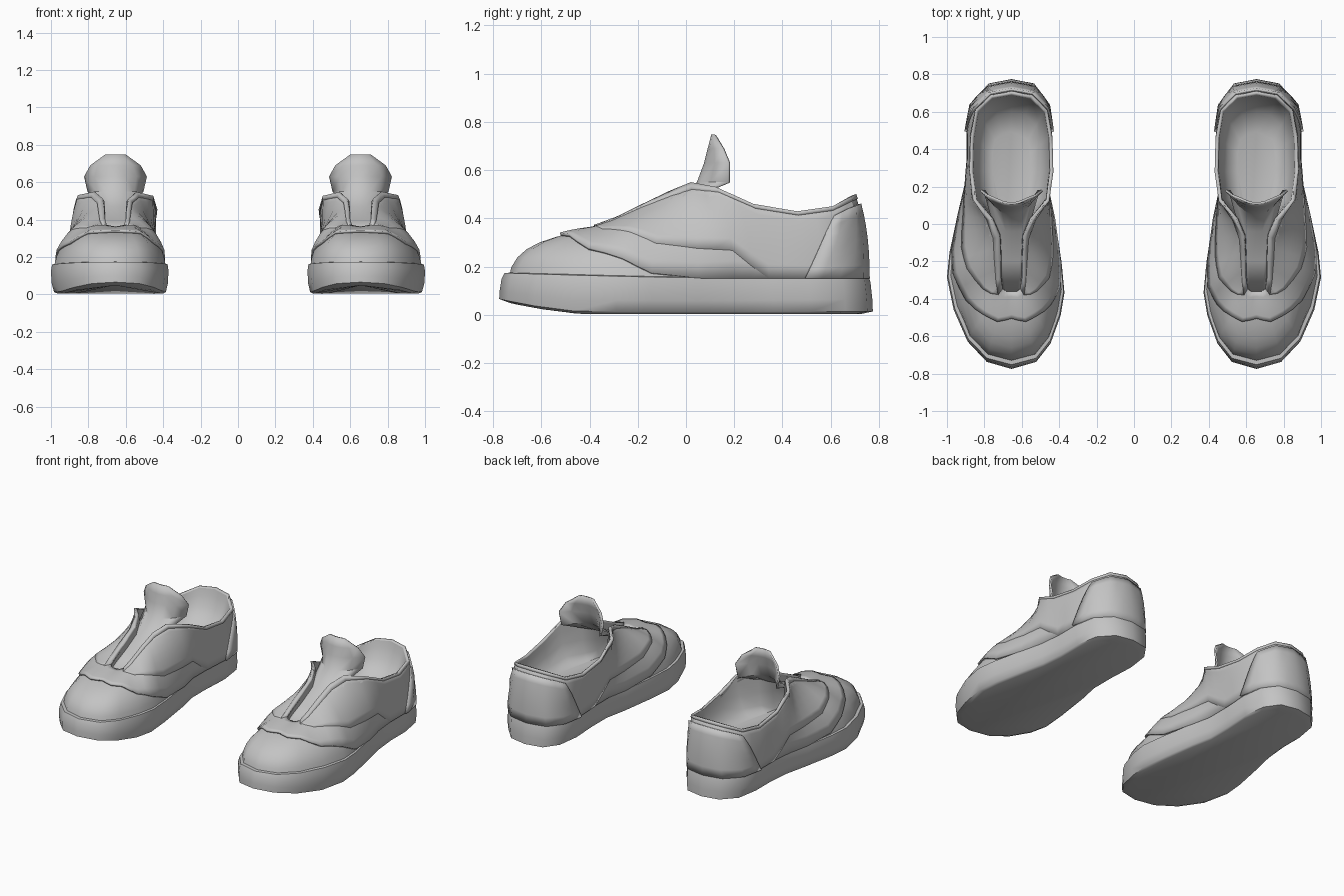
import bpy, bmesh, math
from mathutils import Vector

if "Cube" in bpy.data.objects:
    bpy.data.objects.remove(bpy.data.objects["Cube"])

grey = bpy.data.materials.new("plain_grey")
grey.use_nodes = True
grey.diffuse_color = (0.55, 0.55, 0.55, 1)
grey.node_tree.nodes["Principled BSDF"].inputs["Base Color"].default_value = (0.55, 0.55, 0.55, 1)

CENTRE = 0.655   # x of one shoe's long axis

# Sole outline from toe to heel: outer side, then inner side (half width, y)
outer = [(0, -.75), (.13, -.715), (.23, -.61), (.3, -.45), (.335, -.28), (.322, -.15), (.28, .05),
         (.245, .2), (.23, .35), (.23, .5), (.205, .64), (.12, .728), (0, .75)]
inner = [(.13, -.715), (.205, -.62), (.255, -.48), (.275, -.36), (.26, -.2), (.225, .03),
         (.195, .17), (.195, .33), (.205, .5), (.185, .64), (.12, .728)]
# Throat and collar opening, toe to heel (half width, y, z)
opening = [(0, -.36, .35), (.03, -.36, .355), (.05, -.34, .36), (.055, -.28, .39), (.055, -.17, .445),
           (.06, -.06, .5), (.1, .03, .54), (.185, .13, .525), (.205, .28, .455), (.2, .46, .425),
           (.175, .6, .445), (.1, .67, .485), (0, .688, .495)]

outline = [Vector((x, y, 0)) for x, y in outer] + [Vector((-x, y, 0)) for x, y in reversed(inner)]
collar = [Vector(p) for p in opening] + [Vector((-x, y, z)) for x, y, z in reversed(opening[1:-1])]
N = len(outline)


def side_index(c):
    """Column counted from the toe on either side."""
    return min(c, N - c)


def lookup(table, c):
    c = max(0, min(c, len(table) - 1))
    i = min(int(c), len(table) - 2)
    return table[i] + (table[i + 1] - table[i]) * (c - i)


def column_point(i, v):
    """Curved rise of the upper from the sole to the opening."""
    i %= N
    base = outline[i] * 0.98
    base.z = 0.15
    top = collar[i]
    k = side_index(i)
    pull, lift = (0.03, 0.87) if k < 3 else (0.12, 0.66) if k < 5 else (0.15, 0.5) if k < 7 else (0.0, 0.6)
    ctrl = base.lerp(top, pull)
    ctrl.z = base.z + lift * (top.z - base.z)
    return base * (1 - v) ** 2 + ctrl * 2 * v * (1 - v) + top * v * v


def upper_point(c, v):
    i = math.floor(c)
    return column_point(i, v).lerp(column_point(i + 1, v), c - i)


def finish(name, bm, thickness=0, side=1, angle=35):
    bmesh.ops.remove_doubles(bm, verts=bm.verts, dist=1e-4)
    bmesh.ops.translate(bm, verts=bm.verts, vec=(CENTRE, 0, 0))
    me = bpy.data.meshes.new(name)
    bm.to_mesh(me)
    bm.free()
    me.materials.append(grey)
    ob = bpy.data.objects.new(name, me)
    bpy.context.collection.objects.link(ob)
    bpy.ops.object.select_all(action='DESELECT')
    ob.select_set(True)
    bpy.context.view_layer.objects.active = ob
    bpy.ops.object.shade_smooth_by_angle(angle=math.radians(angle))
    if thickness:
        mod = ob.modifiers.new("thickness", 'SOLIDIFY')
        mod.thickness, mod.offset = thickness, side
    ob.modifiers.new("other_shoe", 'MIRROR').mirror_object = axis
    return ob


def grid(rows, closed=False, cap_first=False, cap_last=False):
    """Skin a list of equally long point rows."""
    bm = bmesh.new()
    vs = [[bm.verts.new(p) for p in row] for row in rows]
    n = len(rows[0])
    for a, b in zip(vs, vs[1:]):
        for i in range(n if closed else n - 1):
            j = (i + 1) % n
            bm.faces.new((a[i], a[j], b[j], b[i]))
    if cap_first:
        bm.faces.new(vs[0][::-1])
    if cap_last:
        bm.faces.new(vs[-1])
    return bm


def panel(name, start, end, low, high, thickness, steps=20, rows=6):
    """Raised layer over the upper; bounds may vary along the seam."""
    pts = []
    for r in range(rows + 1):
        t = r / rows
        c0, c1 = start(t), end(t)
        row = []
        for s in range(steps + 1):
            c = c0 + (c1 - c0) * s / steps
            lo = low(side_index(c))
            row.append(upper_point(c, lo + (high - lo) * t))
        pts.append(row)
    return finish(name, grid(pts), thickness)


# Mirror axis helper at the world origin
axis = bpy.data.objects.new("mirror_axis", None)
axis.hide_render = True
bpy.context.collection.objects.link(axis)

# Sole: stacked rings (width scale, length scale, z), raised toe, slight dip at mid length
rings = []
for wide, long, z in [(.92, .97, .004), (.98, 1.033, .014), (1.02, 1.03, .065), (1.03, 1.02, .135),
                      (1.012, 1.003, .172), (.93, .93, .178)]:
    ring = []
    for p in outline:
        q = Vector((p.x * wide, p.y * long, 0))
        toe = max(0, (-.42 - q.y) / .35) ** 1.5
        q.z = z + .055 * toe * (1 - z / .18) - .02 * (z / .18) * (1 - abs(q.y) / .78)
        ring.append(q)
    rings.append(ring)
finish("sole", grid(rings, True, True, True), angle=50)

# Upper shell, with the toe cap as its front
shell = [[column_point(i, r / 7) for i in range(N)] for r in range(8)]
finish("upper_shell", grid(shell, True), angle=50)

# Vamp, side quarters, heel counter and edge trim as raised layers
vamp_low = [.78, .72, .66, .42, .22, .06, 0]
panel("vamp", lambda t: 0, lambda t: N, lambda k: lookup(vamp_low, k), 1, .013, steps=N * 2)
quarter_low = [.97, .95, .93, .75, .55, .4, .31, .27, .0]
panel("quarters", lambda t: 2, lambda t: N - 2, lambda k: lookup(quarter_low, k), 1, .015, steps=N * 2 - 8)
panel("heel_counter", lambda t: 9 + t, lambda t: N - 9 - t, lambda k: 0, .86, .027, steps=12)
panel("opening_trim", lambda t: 2, lambda t: N - 2, lambda k: .93, 1, .019, steps=N - 4, rows=1)

# Padded lining: a shallow bowl down to the footbed
lining = []
for scale, drop in [(1, 0), (.97, .2), (.9, .5), (.76, .82), (.5, 1)]:
    ring = []
    for p in collar:
        y = .3 + (p.y - .3) * scale if p.y > .3 else p.y
        ring.append(Vector((p.x * scale, y, p.z + (.27 - p.z) * drop)))
    lining.append(ring)
finish("lining", grid(lining, True, cap_last=True), angle=60)

# Tongue: rows of centre y, z, half width and how far the edges curl back
tongue = []
for y, z, w, curl in [(-.37, .325, .05, 0), (-.2, .395, .065, 0), (-.04, .47, .09, .01), (.045, .55, .15, .13),
                      (.075, .63, .168, .1), (.09, .69, .135, .06), (.105, .748, .055, .01)]:
    tongue.append([Vector((w * s / 3, y + curl * (s / 3) ** 2, z)) for s in range(-3, 4)])
finish("tongue", grid(tongue), .012, -1)
